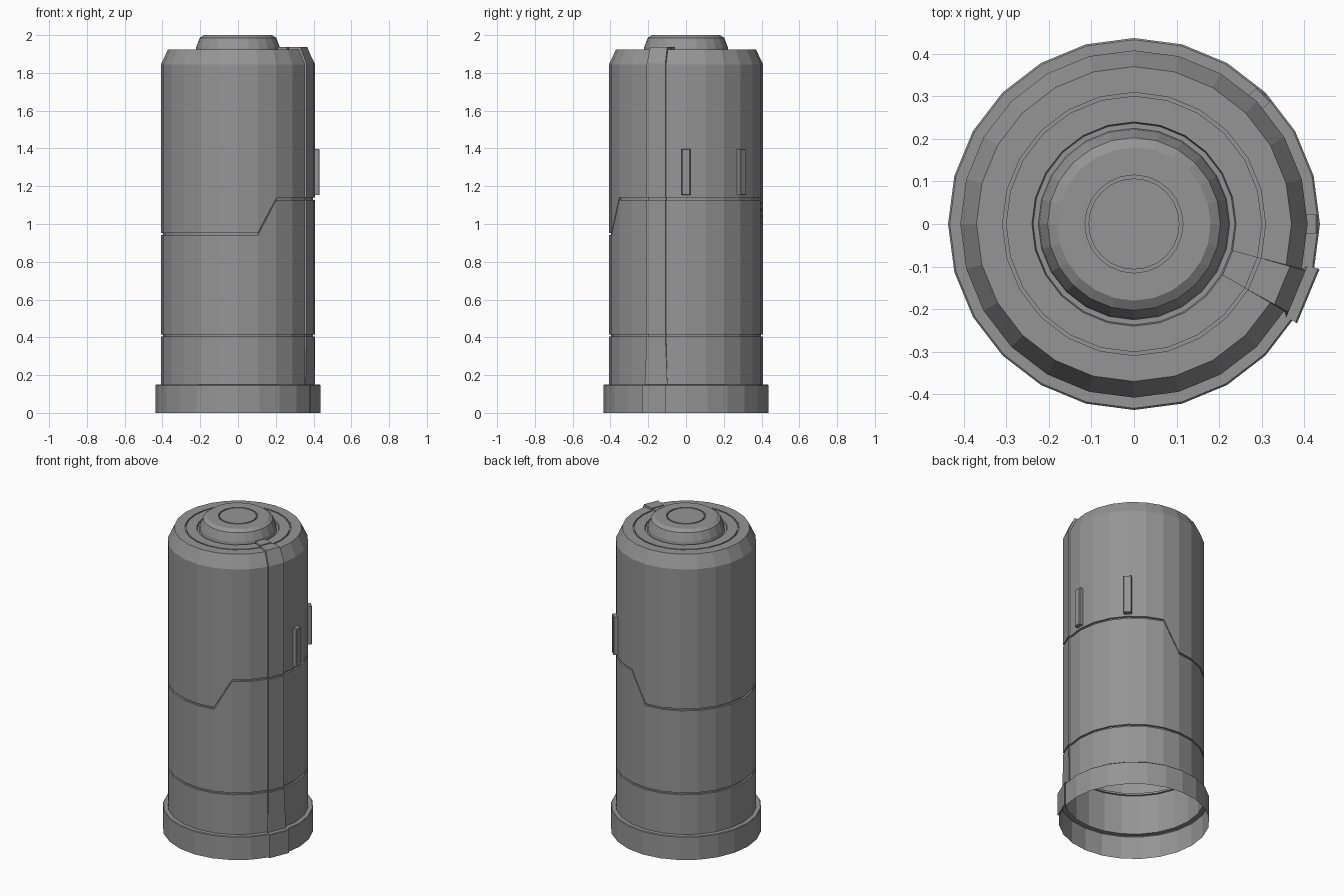
import bpy, bmesh, math
from mathutils import Vector

cube = bpy.data.objects.get("Cube")
if cube:
    bpy.data.objects.remove(cube, do_unlink=True)

SIDES = 24
STEP = math.tau / SIDES
BODY_R, BASE_R, DECK_Z = 0.408, 0.437, 1.925

grey = bpy.data.materials.new("plain grey")
grey.use_nodes = True
grey.diffuse_color = (0.3, 0.3, 0.3, 1)
grey.node_tree.nodes["Principled BSDF"].inputs["Base Color"].default_value = (0.3, 0.3, 0.3, 1)


def finish(bm, name):
    mesh = bpy.data.meshes.new(name)
    bm.to_mesh(mesh)
    bm.free()
    mesh.materials.append(grey)
    obj = bpy.data.objects.new(name, mesh)
    bpy.context.collection.objects.link(obj)
    return obj


def wall_groove(z, depth=0.012, half=0.006):
    """Square groove around the wall."""
    inner = BODY_R - depth
    return [(BODY_R, z - half), (inner, z - half), (inner, z + half), (BODY_R, z + half)]


def deck_groove(r, z, depth=0.012, half=0.004):
    """Square groove in a level top."""
    return [(r + half, z), (r + half, z - depth), (r - half, z - depth), (r - half, z)]


def shell_profile(i):
    """Outline of the casing at column i; the middle seam is raised on one side."""
    angle = math.degrees(i * STEP)
    seam = 1.133 if -61 < angle < 76 else 0.947
    return ([(BASE_R, 0), (BASE_R, 0.146), (BASE_R - 0.004, 0.15), (BODY_R, 0.15)]
            + wall_groove(0.41) + wall_groove(seam)
            + [(BODY_R, 1.845), (0.37, DECK_Z)]
            + deck_groove(0.305, DECK_Z) + [(0.24, DECK_Z)])


def cap_profile(i):
    """Moat, raised cap and its ring groove."""
    return ([(0.24, DECK_Z), (0.237, DECK_Z - 0.012), (0.225, DECK_Z - 0.012),
             (0.222, 1.935), (0.203, 1.985), (0.18, 2.0)]
            + deck_groove(0.111, 2.0))


def point(r, z, i):
    return Vector((r * math.cos(i * STEP), r * math.sin(i * STEP), z))


def skin(bm, a, b):
    """Bridge two columns of vertices."""
    for k in range(len(a) - 1):
        bm.faces.new((a[k], b[k], b[k + 1], a[k + 1]))


def lathe(name, profile, closed_top=False):
    bm = bmesh.new()
    half = SIDES // 2
    cols = [[bm.verts.new(point(r, z, i)) for r, z in profile(i)]
            for i in range(-half, half)]
    for i in range(SIDES):
        skin(bm, cols[i], cols[(i + 1) % SIDES])
    if closed_top:
        bm.faces.new([c[-1] for c in cols])
    return finish(bm, name)


# Hollow casing and cap
lathe("casing", shell_profile)
lathe("top_cap", cap_profile, closed_top=True)

# Raised strip running over one facet, from the base up onto the top
bm = bmesh.new()
mid = -1.5
out = Vector((math.cos(mid * STEP), math.sin(mid * STEP), 0))
side = Vector((-out.y, out.x, 0))
roots, edges = [], []
for i, sign in ((-2, -1), (-1, 1)):
    root, edge = [], []
    for r, z in shell_profile(i):
        p = point(r, z, i)
        root.append(bm.verts.new(p))
        q = p.copy()
        if r > 0.36:
            q += out * 0.01
        if z > 1.8:
            q.z += 0.012 if z > 1.9 else 0.005
        if z < 0.16:
            q += side * sign * 0.012
        edge.append(bm.verts.new(q))
    roots.append(root)
    edges.append(edge)
skin(bm, edges[0], edges[1])
skin(bm, roots[0], edges[0])
skin(bm, edges[1], roots[1])
for k in (0, -1):
    bm.faces.new((roots[0][k], roots[1][k], edges[1][k], edges[0][k]))
bmesh.ops.recalc_face_normals(bm, faces=bm.faces)
finish(bm, "raised_strip")

# Two upright lugs on the side
for name, turn in (("side_lug", 0), ("rear_lug", math.pi / 4)):
    bm = bmesh.new()
    bmesh.ops.create_cube(bm, size=1)
    for v in bm.verts:
        v.co = Vector((0.412 + v.co.x * 0.04, v.co.y * 0.046, 1.275 + v.co.z * 0.245))
    outer = [e for e in bm.edges if all(v.co.x > 0.42 for v in e.verts)]
    bmesh.ops.bevel(bm, geom=outer, offset=0.004, segments=1, affect='EDGES')
    finish(bm, name).rotation_euler.z = turn
